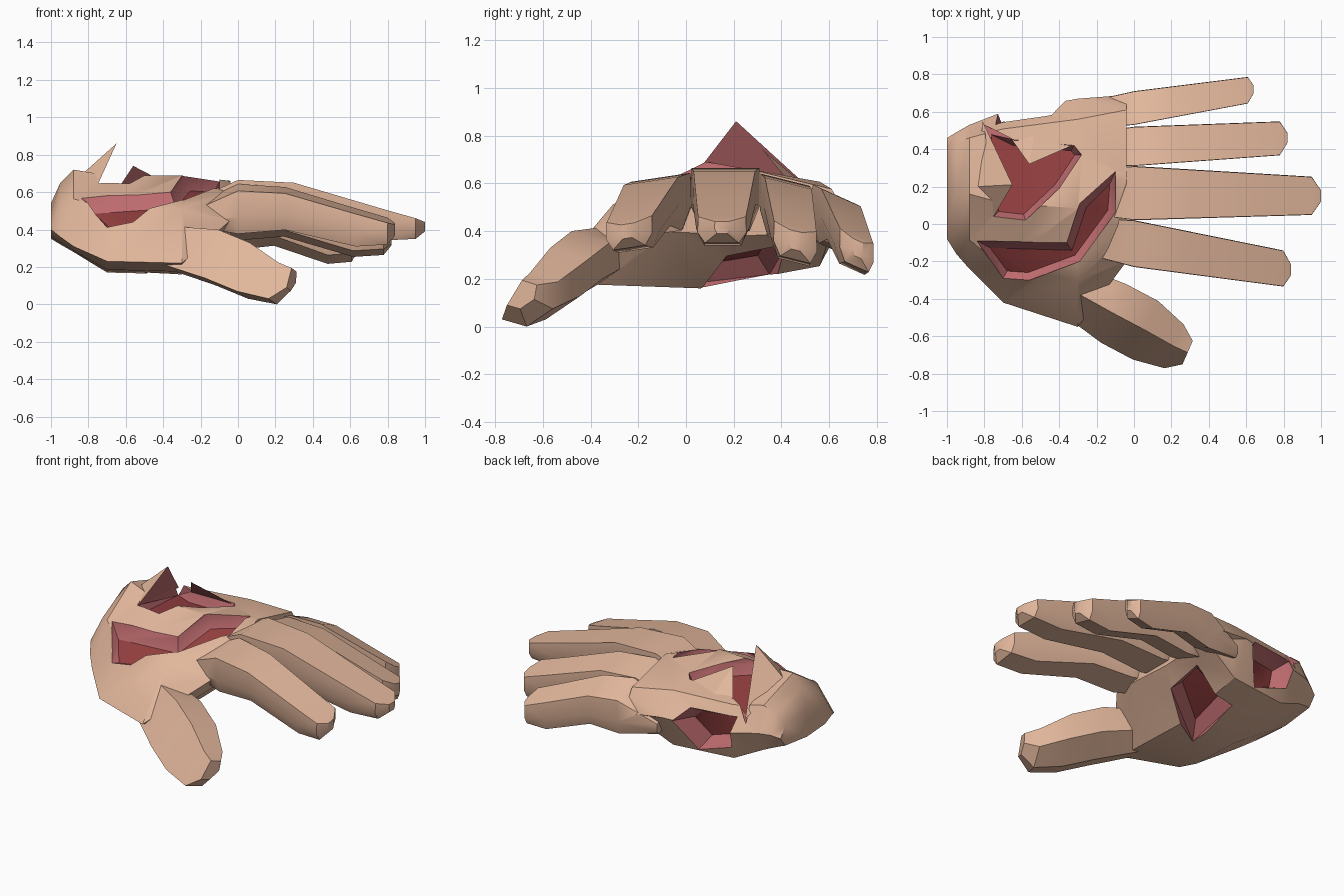
import bpy
import bmesh
import math
from mathutils import Vector
from mathutils.bvhtree import BVHTree

cube = bpy.data.objects.get("Cube")
if cube:
    bpy.data.objects.remove(cube)


def material(name, colour):
    mat = bpy.data.materials.new(name)
    mat.use_nodes = True
    mat.diffuse_color = (*colour, 1)
    mat.node_tree.nodes["Principled BSDF"].inputs["Base Color"].default_value = (*colour, 1)
    return mat


MATERIALS = [
    material("skin", (0.76, 0.47, 0.33)),
    material("pink_flesh", (0.52, 0.15, 0.16)),
    material("dark_flesh", (0.3, 0.05, 0.05)),
]
SKIN, PINK, DARK = range(len(MATERIALS))


def lerp(start, end, amount):
    return start + (end - start) * amount


def make_object(name, bm):
    bmesh.ops.recalc_face_normals(bm, faces=bm.faces)
    mesh = bpy.data.meshes.new(name)
    bm.to_mesh(mesh)
    bm.free()
    for mat in MATERIALS:
        mesh.materials.append(mat)
    obj = bpy.data.objects.new(name, mesh)
    bpy.context.collection.objects.link(obj)
    return obj


def loft(name, rings, wall=SKIN, end=SKIN):
    """Skin a list of closed rings and cap both ends."""
    bm = bmesh.new()
    loops = [[bm.verts.new(p) for p in ring] for ring in rings]
    for a, b in zip(loops, loops[1:]):
        for i in range(len(a)):
            face = bm.faces.new((a[i - 1], a[i], b[i], b[i - 1]))
            face.material_index = wall
    bm.faces.new(loops[0])
    bm.faces.new(loops[-1]).material_index = end
    bm.normal_update()
    bmesh.ops.triangulate(bm, faces=bm.faces)
    return make_object(name, bm)


def combine(target, tool, operation):
    """Apply a boolean and remove the tool."""
    mod = target.modifiers.new("join", "BOOLEAN")
    mod.operation, mod.solver, mod.object = operation, "EXACT", tool
    bpy.context.view_layer.update()
    graph = bpy.context.evaluated_depsgraph_get()
    mesh = bpy.data.meshes.new_from_object(target.evaluated_get(graph))
    target.modifiers.clear()
    target.data = mesh
    bpy.data.objects.remove(tool)


# Palm and wrist stump: an eight-sided section along x
def palm_ring(x, right, left, top, bottom, right_z, left_z):
    shape = [(0, right_z), (.2, lerp(right_z, top, .62)), (.52, top), (.91, lerp(left_z, top, .62)),
             (1, left_z), (.91, lerp(left_z, bottom, .7)), (.5, bottom), (.15, lerp(right_z, bottom, .75))]
    return [(x, lerp(right, left, s), z) for s, z in shape]


hand = loft("hand", [
    palm_ring(-1, -.08, .46, .54, .35, .4, .44),
    palm_ring(-.95, -.16, .49, .65, .32, .36, .46),
    palm_ring(-.88, -.24, .53, .72, .28, .31, .47),
    palm_ring(-.7, -.42, .6, .69, .17, .23, .45),
    palm_ring(-.3, -.55, .67, .69, .16, .22, .47),
    palm_ring(-.04, -.2, .69, .66, .38, .45, .44),
])


# Fingers: tapering six-sided bars; each pair holds the root value and the tip value
def add_finger(name, length, right, left, top, bottom, tilt):
    stations = [(-.25, top[0] - .1, bottom[0] + .02, .75),
                (0, top[0] + .015, bottom[0] - .02, 1),
                (length * .3, top[0], bottom[0], 1),
                (length * .75, lerp(*top, .7), bottom[1] - .01, 1),
                (length * .95, top[1], bottom[1], 1),
                (length, top[1] - .02, bottom[1] + .04, .3)]
    rings = []
    for x, high, low, narrowing in stations:
        y0, y1 = lerp(*right, x / length), lerp(*left, x / length)
        middle, width = (y0 + y1) / 2, (y1 - y0) * narrowing
        waist = lerp(low, high, .4)
        shape = [(-.49, high), (.49, high), (.5, waist), (.35, low), (-.35, low), (-.5, waist)]
        rings.append([(x, middle + s * width, z + tilt * s * width) for s, z in shape])
    combine(hand, loft(name, rings), "UNION")


add_finger("index_finger", .84, (-.23, -.34), (.02, -.15), (.61, .45), (.41, .33), .15)
add_finger("middle_finger", 1, (.02, .05), (.31, .25), (.65, .46), (.42, .35), 0)
add_finger("ring_finger", .82, (.31, .37), (.52, .55), (.6, .42), (.38, .28), -.25)
add_finger("little_finger", .64, (.53, .65), (.71, .79), (.54, .38), (.34, .25), -.45)

# Thumb: one slanted five-sided section, scaled along a path
thumb_shape = [(-.02, .16), (.15, .11), (.12, -.04), (-.04, -.14), (-.19, -.1)]
thumb_path = [((-.38, -.31, .3), .75), ((-.1, -.46, .24), 1), ((.07, -.55, .17), 1),
              ((.22, -.64, .105), .75), ((.29, -.68, .13), .4)]
thumb_side, up = Vector((.4, .92, 0)), Vector((0, 0, 1))
thumb = loft("thumb", [[Vector(centre) + (thumb_side * s + up * h) * size for s, h in thumb_shape]
                       for centre, size in thumb_path])
combine(hand, thumb, "UNION")


# Open wounds: an outline projected on the hand, sloped pink walls, dark floor
def inset(points, width):
    area = sum(a.cross(b) for a, b in zip(points, points[1:] + points[:1]))
    inward = math.copysign(width, area)
    result = []
    for i, p in enumerate(points):
        following = points[(i + 1) % len(points)]
        edges = [(p - points[i - 1]).normalized(), (following - p).normalized()]
        n1, n2 = [Vector((-d.y, d.x)) for d in edges]
        result.append(p + (n1 + n2) / max(1 + n1.dot(n2), .45) * inward)
    return result


def cut_wound(outline, place, direction, width, depth, tree):
    outline = [Vector(p) for p in outline]

    def surface(p):
        return tree.ray_cast(place(p) - direction * 2, direction)[0]

    rim = [surface(p) for p in outline]
    floor = []
    for p, q in zip(rim, inset(outline, width)):
        hit = surface(q) or p
        floor.append(place(q) + direction * (hit.dot(direction) + depth))
    outside = [p - direction * .2 for p in rim]
    combine(hand, loft("wound_cutter", [outside, rim, floor], PINK, DARK), "DIFFERENCE")


def plan(p):
    return Vector((p.x, p.y, 0))


def side(p):
    return Vector((p.x, 0, p.y))


bm = bmesh.new()
bm.from_mesh(hand.data)
whole_hand = BVHTree.FromBMesh(bm)
bm.free()

back_wound = [(-.8, .53), (-.75, .04), (-.58, .02), (-.4, .19), (-.28, .37), (-.32, .42), (-.64, .45)]
long_gash = [(-.84, -.09), (-.7, -.29), (-.56, -.3), (-.29, -.2), (-.1, .06), (-.1, .28),
             (-.29, .11), (-.36, -.1)]
palm_hole = [(-.13, .42), (-.46, .35), (-.5, -.06), (-.14, .17)]
edge_bite = [(-.36, .46), (-.44, .54), (-.74, .54), (-.71, .34), (-.47, .26)]
cut_wound(back_wound, plan, -up, .03, .07, whole_hand)
cut_wound(long_gash, plan, -up, .04, .07, whole_hand)
cut_wound(palm_hole, plan, up, .06, .09, whole_hand)
cut_wound(edge_bite, side, Vector((0, -1, 0)), .05, .13, whole_hand)


# Peeled skin flaps: pink inside, skin outside
def add_flap(name, start, end, tip, back):
    bm = bmesh.new()
    a, b, t, c = [bm.verts.new(p) for p in (start, end, tip, back)]
    bm.faces.new((a, b, t)).material_index = PINK
    for triangle in ((a, t, c), (t, b, c), (a, c, b)):
        bm.faces.new(triangle)
    make_object(name, bm)


add_flap("large_skin_flap", (-.81, .55, .55), (-.75, .04, .64), (-.65, .21, .86), (-.84, .2, .69))
add_flap("small_skin_flap", (-.66, .46, .59), (-.33, .42, .62), (-.56, .32, .74), (-.53, .5, .59))

# Soft skin with crisp creases
bpy.ops.object.select_all(action="DESELECT")
hand.select_set(True)
bpy.context.view_layer.objects.active = hand
bpy.ops.object.shade_smooth_by_angle(angle=math.radians(35))
